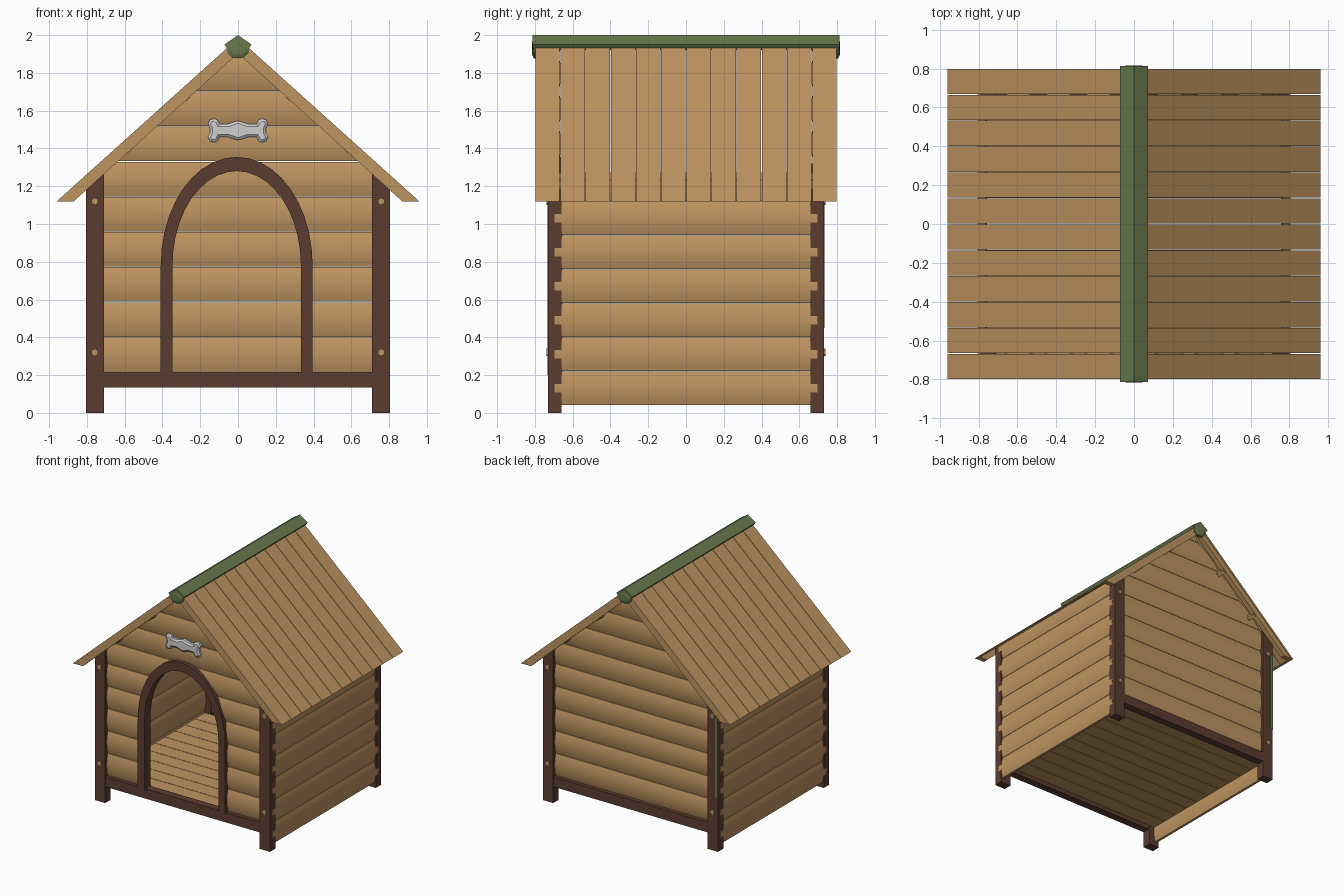
import bpy, bmesh, math
from mathutils import Vector

if "Cube" in bpy.data.objects:
    bpy.data.objects.remove(bpy.data.objects["Cube"])


def material(name, rgb):
    m = bpy.data.materials.new(name)
    m.diffuse_color = (*rgb, 1)
    m.use_nodes = True
    m.node_tree.nodes["Principled BSDF"].inputs["Base Color"].default_value = m.diffuse_color
    return m


TAN = material("tan_wood", (0.52, 0.30, 0.12))
BROWN = material("dark_brown_wood", (0.105, 0.046, 0.030))
GREEN = material("moss_green", (0.140, 0.195, 0.072))
SILVER = material("light_grey", (0.62, 0.62, 0.62))

SLOPE = 0.9          # roof pitch
TOP = 1.984          # height where the outer roof planes meet


def along_x(p, q, t): return (t, p, q)   # profile in y, z
def along_y(p, q, t): return (p, t, q)   # profile in x, z


def solid(bm, pts, a, b, axis):
    """Extrude a closed profile from a to b along an axis."""
    r0 = [bm.verts.new(axis(p, q, a)) for p, q in pts]
    r1 = [bm.verts.new(axis(p, q, b)) for p, q in pts]
    n = len(pts)
    faces = [bm.faces.new(r0), bm.faces.new(r1)]
    for i in range(n):
        j = (i + 1) % n
        bm.faces.new((r0[i], r0[j], r1[j], r1[i]))
    return faces


def box(bm, x0, x1, y0, y1, z0, z1):
    solid(bm, [(x0, z0), (x1, z0), (x1, z1), (x0, z1)], y0, y1, along_y)


def under_roof(bm):
    """Cut away everything above the underside of the roof boards."""
    for s in (1, -1):
        geom = bm.verts[:] + bm.edges[:] + bm.faces[:]
        cut = bmesh.ops.bisect_plane(bm, geom=geom, plane_co=(0, 0, TOP - 0.024),
                                     plane_no=Vector((s * SLOPE, 0, 1)).normalized(),
                                     clear_outer=True)
        edges = [e for e in cut["geom_cut"] if isinstance(e, bmesh.types.BMEdge)]
        bmesh.ops.holes_fill(bm, edges=edges, sides=0)


def finish(bm, name, mat, cutter=None, smooth=False):
    bmesh.ops.recalc_face_normals(bm, faces=bm.faces[:])
    me = bpy.data.meshes.new(name)
    bm.to_mesh(me)
    bm.free()
    ob = bpy.data.objects.new(name, me)
    bpy.context.collection.objects.link(ob)
    if mat:
        me.materials.append(mat)
    bpy.ops.object.select_all(action='DESELECT')
    ob.select_set(True)
    bpy.context.view_layer.objects.active = ob
    if cutter:
        mod = ob.modifiers.new("doorway", 'BOOLEAN')
        mod.operation = 'DIFFERENCE'
        mod.solver = 'EXACT'
        mod.object = cutter
        bpy.ops.object.modifier_apply(modifier=mod.name)
    if smooth:
        bpy.ops.object.shade_smooth_by_angle(angle=math.radians(25))
    return ob


def lens(c, z0, z1, n=9, edge=0.010, sag=0.015):
    """Cross-section of a siding plank, rounded on both faces."""
    zm, h = (z0 + z1) / 2, (z1 - z0) / 2 - 0.0015
    ts = [-1 + 2 * i / n for i in range(n + 1)]
    outer = [(c + edge + sag * (1 - t * t), zm + h * t) for t in ts]
    inner = [(c - edge - sag * (1 - t * t), zm + h * t) for t in reversed(ts)]
    return outer + inner


def arch(w, top, z0=0.2, spring=0.78, n=20):
    """Doorway outline from lower left, over the top, to lower right."""
    cx = -0.007
    curve = [(cx - w * math.cos(math.pi * i / n),
              spring + (top - spring) * math.sin(math.pi * i / n)) for i in range(n + 1)]
    return [(cx - w, z0)] + curve + [(cx + w, z0)]


# Doorway cutter
bm = bmesh.new()
solid(bm, arch(0.365, 1.31, 0.1), -0.9, -0.5, along_y)
door_cutter = finish(bm, "doorway_cutter", None)

# Front and back gable walls
for name, y, cutter in (("front_wall", -0.685, door_cutter), ("back_wall", 0.685, None)):
    bm = bmesh.new()
    for k in range(10):
        solid(bm, lens(y, 0.215 + 0.186 * k, 0.401 + 0.186 * k), -0.765, 0.765, along_x)
    under_roof(bm)
    finish(bm, name, TAN, cutter, smooth=True)
bpy.data.objects.remove(door_cutter)

# Side walls: the plank crowns just poke through the posts
for name, x in (("left_wall", -0.7812), ("right_wall", 0.7812)):
    bm = bmesh.new()
    for k in range(7):
        solid(bm, lens(x, 0.04 + 0.18 * k, 0.22 + 0.18 * k), -0.695, 0.695, along_y)
    under_roof(bm)
    finish(bm, name, TAN, smooth=True)

# Corner posts, bolts and bottom rails
posts, bolts, rails = bmesh.new(), bmesh.new(), bmesh.new()
hexagon = [(0.02 * math.cos(i * math.pi / 3 + math.pi / 6),
            0.02 * math.sin(i * math.pi / 3 + math.pi / 6)) for i in range(6)]
for sy in (-1, 1):
    for sx in (-1, 1):
        box(posts, sx * 0.71, sx * 0.805, sy * 0.66, sy * 0.73, 0, 1.4)
        for z in (0.32, 1.12):
            solid(bolts, [(sx * 0.758 + p, z + q) for p, q in hexagon],
                  sy * 0.72, sy * 0.738, along_y)
    box(rails, -0.71, 0.71, sy * 0.665, sy * 0.728, 0.135, 0.217)
under_roof(posts)
finish(posts, "corner_posts", BROWN)
finish(bolts, "post_bolts", TAN)
finish(rails, "bottom_rails", BROWN)

# Green strip on the rear left post
bm = bmesh.new()
box(bm, -0.805, -0.78, 0.728, 0.734, 0.45, 1.11)
finish(bm, "rear_post_strip", GREEN)

# Floor boards
bm = bmesh.new()
step = 1.32 / 10
for k in range(10):
    y = -0.66 + k * step
    box(bm, -0.765, 0.765, y + 0.002, y + step - 0.002, 0.165, 0.205)
finish(bm, "floor_boards", TAN)

# Door frame
bm = bmesh.new()
outer, inner = arch(0.402, 1.355), arch(0.34, 1.28)
for i in range(len(outer) - 1):
    quad = [outer[i], outer[i + 1], inner[i + 1], inner[i]]
    solid(bm, quad, -0.732, -0.655, along_y)
bmesh.ops.remove_doubles(bm, verts=bm.verts[:], dist=1e-4)
inside = [f for f in bm.faces if all(len(e.link_faces) > 2 for e in f.edges)]
bmesh.ops.delete(bm, geom=inside, context='FACES')
finish(bm, "door_frame", BROWN, smooth=True)

# Bone plaque
quarter = [(0.0, 0.052), (0.055, 0.034), (0.098, 0.034), (0.108, 0.055),
           (0.125, 0.063), (0.148, 0.058), (0.160, 0.036), (0.148, 0.010)]
right = quarter + [(x, -z) for x, z in reversed(quarter)]
outline = right + [(-x, z) for x, z in reversed(right[1:-1])]
bm = bmesh.new()
front = solid(bm, [(x, 1.495 + z) for x, z in outline], -0.722, -0.69, along_y)[0]
bmesh.ops.recalc_face_normals(bm, faces=bm.faces[:])
bmesh.ops.inset_region(bm, faces=[front], thickness=0.014, depth=0.010)
finish(bm, "bone_plaque", SILVER, smooth=True)

# Roof boards, gable trim and small supports behind the trim
boards, trim, blocks = bmesh.new(), bmesh.new(), bmesh.new()
for s in (-1, 1):
    section = [(0, TOP), (s * 0.96, 1.12), (s * 0.938, 1.12), (0, TOP - 0.02)]
    for k in range(12):
        y = -0.8 + k * 1.6 / 12
        solid(boards, section, y + 0.002, y + 1.6 / 12 - 0.002, along_y)
    fascia = [(0, TOP - 0.02), (s * 0.938, 1.12), (s * 0.87, 1.12), (0, 1.903)]
    for sy in (-1, 1):
        solid(trim, fascia, sy * 0.755, sy * 0.795, along_y)
        for x in (0.27, 0.58):
            z = 1.903 - SLOPE * x
            block = [(s * (x - 0.012), z + 0.03), (s * (x + 0.012), z + 0.008),
                     (s * (x + 0.004), z - 0.012), (s * (x - 0.016), z + 0.008)]
            solid(blocks, block, sy * 0.69, sy * 0.785, along_y)
finish(boards, "roof_boards", TAN)
finish(trim, "gable_trim", TAN)
finish(blocks, "roof_supports", TAN)

# Ridge cap with rounded end plugs
bm = bmesh.new()
chevron = [(-0.072, 1.950), (0, 2.0), (0.072, 1.950), (0.052, 1.922), (0, 1.96), (-0.052, 1.922)]
solid(bm, chevron, -0.812, 0.812, along_y)
finish(bm, "ridge_cap", GREEN)
bm = bmesh.new()
plug = [(-0.06, 1.945), (-0.056, 1.908), (-0.032, 1.882), (0, 1.877),
        (0.032, 1.882), (0.056, 1.908), (0.06, 1.945), (0, 1.985)]
ends = [solid(bm, plug, s * 0.78, s * 0.806, along_y)[1] for s in (-1, 1)]
bmesh.ops.recalc_face_normals(bm, faces=bm.faces[:])
bmesh.ops.inset_individual(bm, faces=ends, thickness=0.02, depth=0.009)
finish(bm, "ridge_end_plugs", GREEN, smooth=True)
